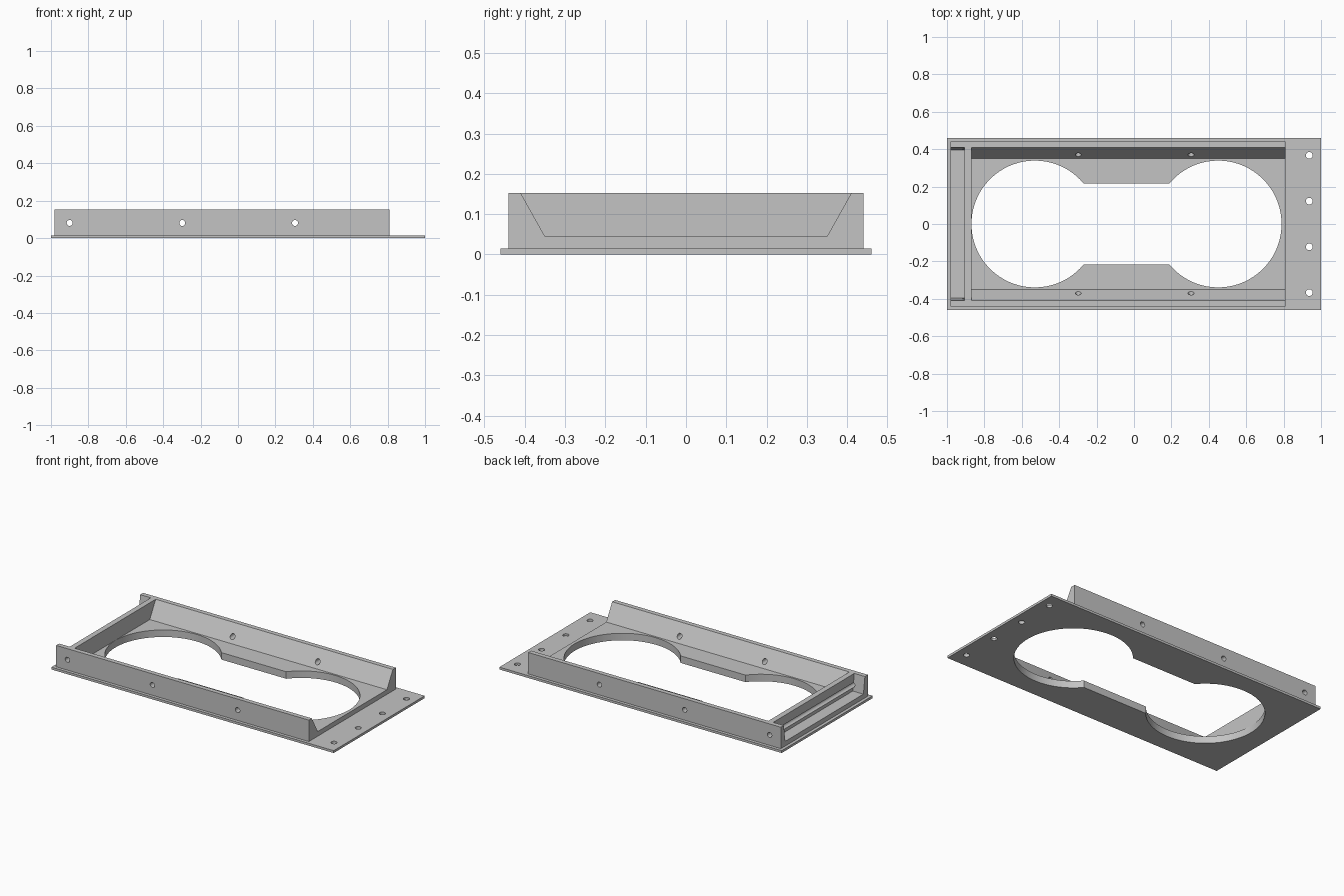
import bpy, bmesh, math
from mathutils import Matrix, Vector

if "Cube" in bpy.data.objects:
    bpy.data.objects.remove(bpy.data.objects["Cube"])

grey = bpy.data.materials.new("light grey")
grey.diffuse_color = (0.55, 0.55, 0.55, 1)
grey.use_nodes = True
grey.node_tree.nodes["Principled BSDF"].inputs["Base Color"].default_value = grey.diffuse_color


def prism(name, points, direction):
    """Solid made by sweeping a closed 3D outline along a direction."""
    bm = bmesh.new()
    face = bm.faces.new([bm.verts.new(p) for p in points])
    new = bmesh.ops.extrude_face_region(bm, geom=[face])["geom"]
    bmesh.ops.translate(bm, vec=Vector(direction),
                        verts=[v for v in new if isinstance(v, bmesh.types.BMVert)])
    bmesh.ops.recalc_face_normals(bm, faces=bm.faces)
    mesh = bpy.data.meshes.new(name)
    bm.to_mesh(mesh)
    bm.free()
    mesh.materials.append(grey)
    obj = bpy.data.objects.new(name, mesh)
    bpy.context.collection.objects.link(obj)
    return obj


def box(name, x0, x1, y0, y1, z0, z1):
    return prism(name, [(x0, y0, z0), (x1, y0, z0), (x1, y1, z0), (x0, y1, z0)],
                 (0, 0, z1 - z0))


def trough(name, x0, x1, half_low, half_top, z0, z1):
    """Trapezoid cutter running along x, its sides continued above z1."""
    extra = 0.05
    half_up = half_top + (half_top - half_low) * extra / (z1 - z0)
    pts = [(x0, -half_low, z0), (x0, half_low, z0),
           (x0, half_up, z1 + extra), (x0, -half_up, z1 + extra)]
    return prism(name, pts, (x1 - x0, 0, 0))


def circle(r, n):
    return [(r * math.cos(2 * math.pi * i / n), r * math.sin(2 * math.pi * i / n))
            for i in range(n)]


def combine(target, tool, operation):
    mod = target.modifiers.new("combine", 'BOOLEAN')
    mod.operation = operation
    mod.solver = 'EXACT'
    mod.object = tool
    bpy.context.view_layer.objects.active = target
    bpy.ops.object.modifier_apply(modifier=mod.name)
    bpy.data.objects.remove(tool, do_unlink=True)


# base plate and raised block
frame = box("mounting_frame", -1, 1, -0.46, 0.46, 0, 0.015)
combine(frame, box("raised_block", -0.98, 0.81, -0.44, 0.44, 0.005, 0.152), 'UNION')

# sloped channel, open at the right, and the narrow end slot, open at the left
combine(frame, trough("channel_cutter", -0.87, 0.9, 0.35, 0.41, 0.045, 0.152), 'DIFFERENCE')
combine(frame, trough("end_slot_cutter", -1.1, -0.905, 0.395, 0.41, 0.045, 0.152), 'DIFFERENCE')

# dumbbell opening: two arcs joined by straight edges
R, half = 0.339, 0.217
a = math.asin(half / R)
outline = []
for cx, start in ((0.45, -math.pi + a), (-0.53, a)):
    sweep = 2 * math.pi - 2 * a
    for i in range(65):
        t = start + sweep * i / 64
        outline.append((cx + R * math.cos(t), R * math.sin(t), -0.1))
combine(frame, prism("opening_cutter", outline, (0, 0, 0.3)), 'DIFFERENCE')

# screw holes drilled through both long walls
for x in (-0.9, -0.298, 0.305):
    pts = [(x + u, -0.6, 0.081 + v) for u, v in circle(0.016, 24)]
    combine(frame, prism("side_hole_cutter", pts, (0, 1.2, 0)), 'DIFFERENCE')

# screw holes through the end flange
for y in (-0.367, -0.122, 0.122, 0.367):
    pts = [(0.937 + u, y + v, -0.1) for u, v in circle(0.018, 24)]
    combine(frame, prism("flange_hole_cutter", pts, (0, 0, 0.2)), 'DIFFERENCE')

# smooth the round walls, keep the edges sharp
bpy.ops.object.select_all(action='DESELECT')
frame.select_set(True)
bpy.context.view_layer.objects.active = frame
bpy.ops.object.shade_smooth_by_angle(angle=math.radians(25))
